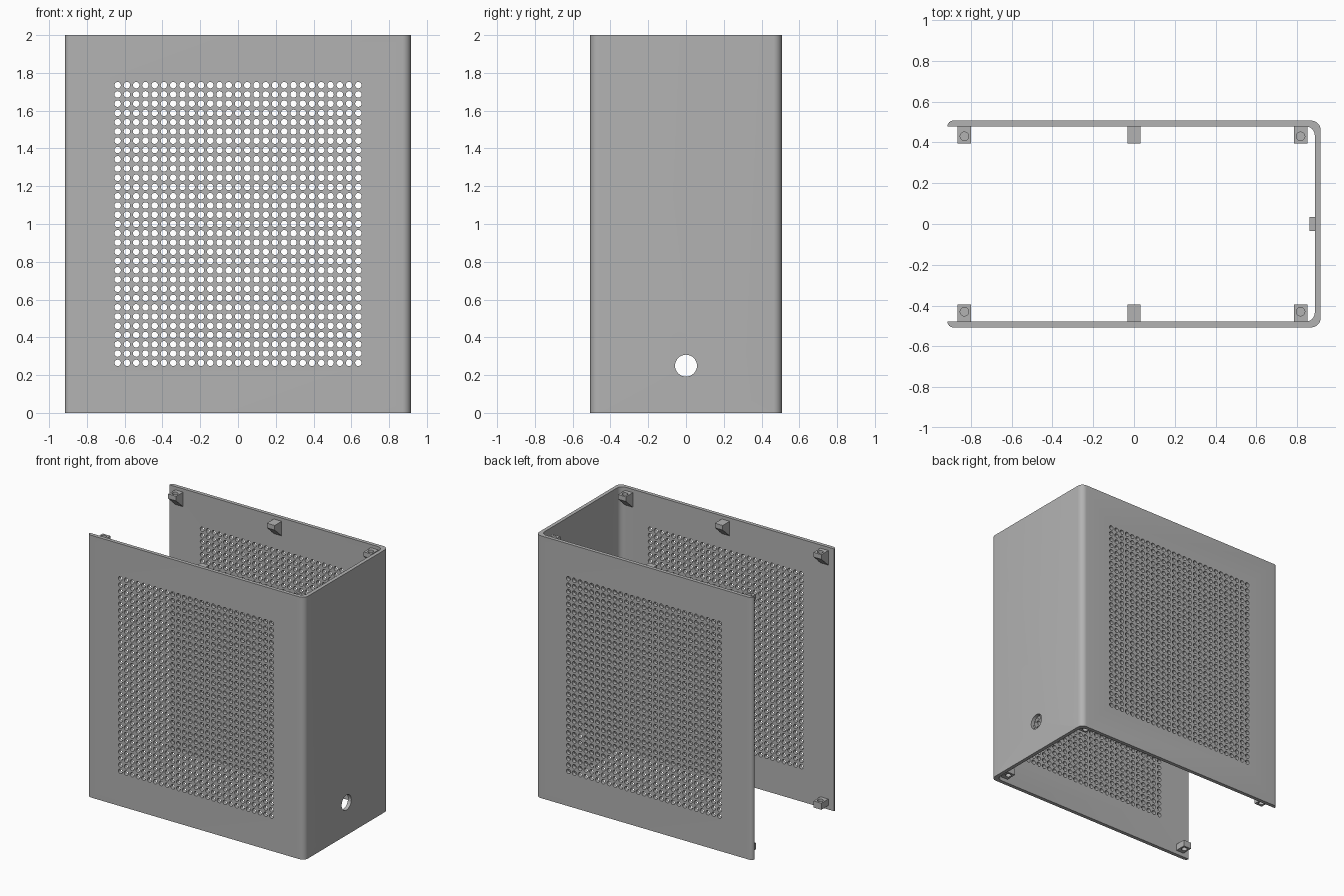
import bpy, bmesh, math
from mathutils import Vector

old = bpy.data.objects.get("Cube")
if old:
    bpy.data.objects.remove(old)

X, Y, H, T = 0.915, 0.507, 2.0, 0.028      # half length, half depth, height, wall
PITCH, HOLE_R, COLS, ROWS = 0.049, 0.0172, 27, 31
Z0 = H / 2 - PITCH * ROWS / 2              # bottom of the vent field

grey = bpy.data.materials.new("plain grey")
grey.use_nodes = True
grey.diffuse_color = (0.45, 0.45, 0.45, 1)
grey.node_tree.nodes["Principled BSDF"].inputs["Base Color"].default_value = grey.diffuse_color


def make(name, bm):
    bmesh.ops.recalc_face_normals(bm, faces=bm.faces)
    mesh = bpy.data.meshes.new(name)
    bm.to_mesh(mesh)
    bm.free()
    mesh.materials.append(grey)
    ob = bpy.data.objects.new(name, mesh)
    bpy.context.collection.objects.link(ob)
    return ob


def prism(name, points, offset):
    """Closed outline swept along a vector."""
    bm = bmesh.new()
    face = bm.faces.new([bm.verts.new(p) for p in points])
    out = bmesh.ops.extrude_face_region(bm, geom=[face])
    verts = [v for v in out["geom"] if isinstance(v, bmesh.types.BMVert)]
    bmesh.ops.translate(bm, verts=verts, vec=Vector(offset))
    return make(name, bm)


def disc(centre, radius, axis, n=32):
    pts = []
    for i in range(n):
        c, s = radius * math.cos(math.tau * i / n), radius * math.sin(math.tau * i / n)
        pts.append(Vector(centre) + Vector((0, c, s) if axis == "x" else (c, s, 0)))
    return pts


def cut(ob, cutter):
    cutter.hide_render = True
    cutter.hide_viewport = True
    cutter.display_type = "WIRE"
    mod = ob.modifiers.new("cut", "BOOLEAN")
    mod.object = cutter
    mod.solver = "EXACT"


def arc(cx, cy, r, a0, a1, n=8):
    return [(cx + r * math.cos(math.radians(a0 + (a1 - a0) * i / n)),
             cy + r * math.sin(math.radians(a0 + (a1 - a0) * i / n))) for i in range(n + 1)]


# U-shaped shell: rounded closed end at +x, rounded lips at the open end
R = 0.045
half = (arc(X - R, Y - R, R, 0, 90) + arc(T - X, Y - T, T, 90, 180)
        + arc(X - T - R, Y - T - R, R, 90, 0))
n_out = 2 * 9                               # points of the outer run and lip
outer, inner = half[:n_out], half[n_out:]
flip = lambda pts: [(x, -y) for x, y in reversed(pts)]
outline = outer + inner + flip(inner) + flip(outer)
shell = prism("shell", [(x, y, 0) for x, y in outline], (0, 0, H))

# Opening for the vent fields, and the cable hole in the end wall
w = PITCH * COLS / 2
cut(shell, prism("vent_cutter", [(-w, -1, Z0), (w, -1, Z0), (w, -1, H - Z0), (-w, -1, H - Z0)],
                 (0, 2, 0)))
cut(shell, prism("cable_hole_cutter", disc((X - 0.1, 0, 0.25), 0.058, "x"), (0.2, 0, 0)))


def vent_panel(name, side):
    """One perforated square cell, repeated in a grid."""
    bm = bmesh.new()
    n, rings = 16, []
    for y in (side * Y, side * (Y - T)):
        for square in (True, False):
            ring = []
            for i in range(n):
                a = math.tau * i / n
                c, s = math.cos(a), math.sin(a)
                k = PITCH / 2 / max(abs(c), abs(s)) if square else HOLE_R
                ring.append(bm.verts.new((PITCH / 2 - w + k * c, y, Z0 + PITCH / 2 + k * s)))
            rings.append(ring)
    for a, b in ((0, 1), (1, 3), (3, 2)):
        for i in range(n):
            j = (i + 1) % n
            bm.faces.new((rings[a][i], rings[a][j], rings[b][j], rings[b][i]))
    # Outer skin must face away from the interior
    bmesh.ops.recalc_face_normals(bm, faces=bm.faces)
    if sum(f.normal.y * side for f in bm.faces if f.calc_center_median().y * side > Y - T / 4) < 0:
        bmesh.ops.reverse_faces(bm, faces=bm.faces)
    mesh = bpy.data.meshes.new(name)
    bm.to_mesh(mesh)
    bm.free()
    mesh.materials.append(grey)
    ob = bpy.data.objects.new(name, mesh)
    bpy.context.collection.objects.link(ob)
    for count, step in ((COLS, (PITCH, 0, 0)), (ROWS, (0, 0, PITCH))):
        mod = ob.modifiers.new("repeat", "ARRAY")
        mod.count = count
        mod.use_relative_offset = False
        mod.use_constant_offset = True
        mod.constant_offset_displace = step
    return ob


def mount(name, x, side, top, drilled=True):
    """Screw block on a side wall; the top ones have a sloped underside."""
    wall, tip, hw = side * (Y - T + 0.004), side * 0.395, 0.033
    if top:
        prof = [(wall, 1.975), (tip, 1.975), (tip, 1.94), (wall, 1.86)]
    else:
        prof = [(wall, 0.03), (tip, 0.03), (tip, 0.08), (wall, 0.08)]
    ob = prism(name, [(x - hw, y, z) for y, z in prof], (2 * hw, 0, 0))
    if drilled:
        z, depth = (1.945, 0.1) if top else (0, 0.2)
        cut(ob, prism(name + "_hole_cutter", disc((x, side * 0.43, z), 0.021, "z", 20), (0, 0, depth)))


for label, side in (("front", -1), ("back", 1)):
    vent_panel(label + "_vent_panel", side)
    mount(label + "_middle_catch", 0, side, True, drilled=False)
    for end, x in (("open_end", -0.832), ("closed_end", 0.817)):
        mount(f"{label}_{end}_top_mount", x, side, True)
        mount(f"{label}_{end}_bottom_mount", x, side, False)

# Small stop inside the end wall above the cable hole
xs = X - T + 0.004
prism("end_wall_stop", [(xs, -0.035, 0.32), (0.86, -0.035, 0.345), (0.86, -0.035, 0.39),
                        (xs, -0.035, 0.39)], (0, 0.07, 0))

# Smooth the rounded corners of the shell, keep edges sharp
bpy.ops.object.select_all(action="DESELECT")
shell.select_set(True)
bpy.context.view_layer.objects.active = shell
bpy.ops.object.shade_smooth_by_angle(angle=math.radians(30))
